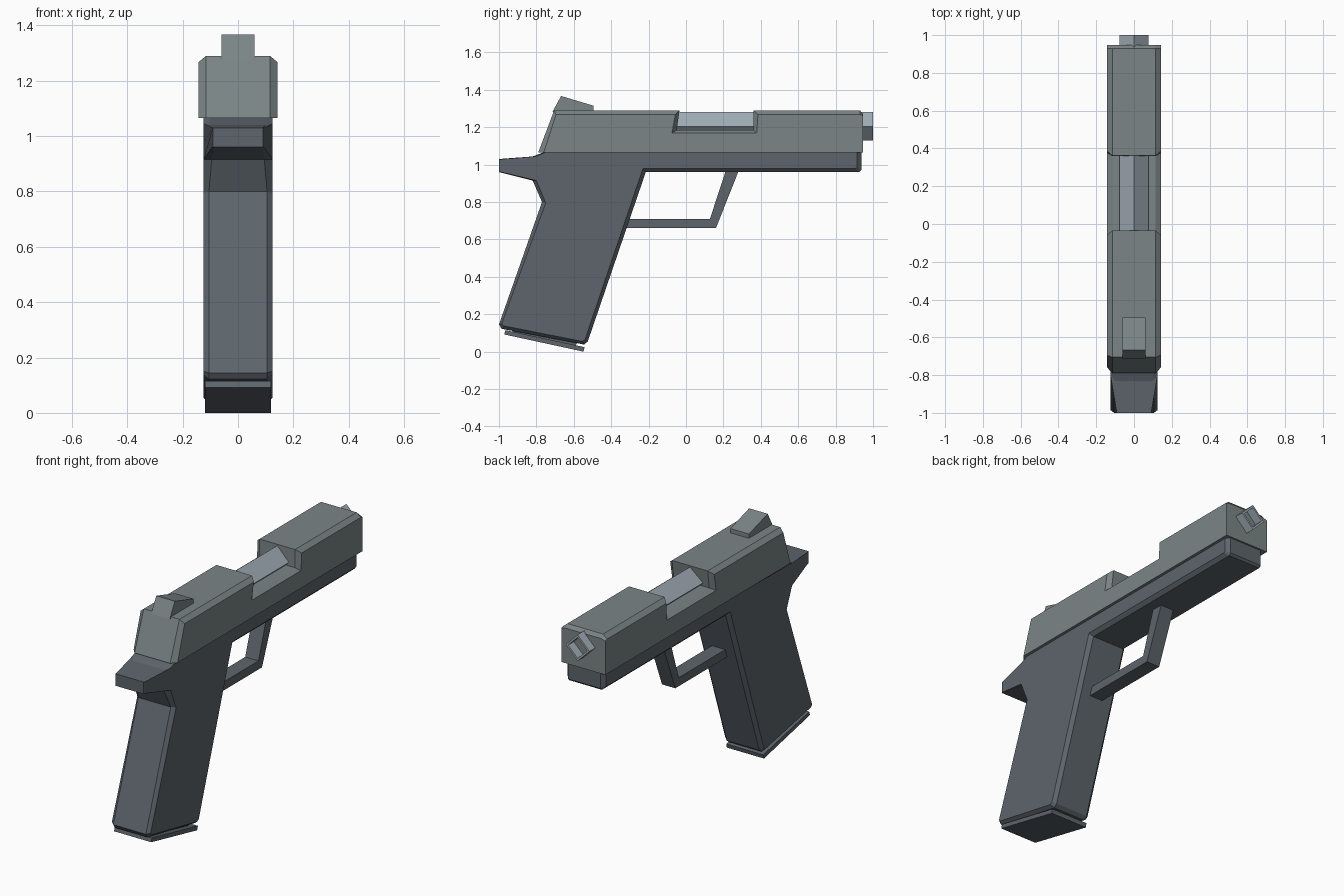
import bpy, bmesh, math
from mathutils import Matrix

if "Cube" in bpy.data.objects:
    bpy.data.objects.remove(bpy.data.objects["Cube"])


def material(name, rgb):
    m = bpy.data.materials.new(name)
    m.diffuse_color = (*rgb, 1)
    m.use_nodes = True
    m.node_tree.nodes["Principled BSDF"].inputs["Base Color"].default_value = m.diffuse_color
    return m


slide_mat = material("slide_steel", (0.20, 0.235, 0.24))
frame_mat = material("frame_polymer", (0.11, 0.13, 0.15))
barrel_mat = material("barrel_steel", (0.36, 0.43, 0.48))


def finish(bm, name, mat):
    bmesh.ops.recalc_face_normals(bm, faces=bm.faces)
    me = bpy.data.meshes.new(name)
    bm.to_mesh(me)
    bm.free()
    me.materials.append(mat)
    ob = bpy.data.objects.new(name, me)
    bpy.context.collection.objects.link(ob)
    return ob


def slab(name, mat, half, profile, outer_half=None, outer=None):
    """Loft a side profile (y, z[, half width]) across x, with an optional chamfer loop."""
    sections = [(-1, half, profile), (1, half, profile)]
    if outer:
        sections = [(-1, outer_half, outer)] + sections + [(1, outer_half, outer)]
    bm = bmesh.new()
    loops = [[bm.verts.new((s * (p[2] if len(p) > 2 else w), p[0], p[1])) for p in pts]
             for s, w, pts in sections]
    n = len(profile)
    for a, b in zip(loops, loops[1:]):
        for i in range(n):
            j = (i + 1) % n
            bm.faces.new((a[i], a[j], b[j], b[i]))
    bm.faces.new(loops[0])
    bm.faces.new(loops[-1])
    return finish(bm, name, mat)


# slide with ejection cut-out and chamfered upper edges
slab("slide", slide_mat, 0.115,
     [(-0.79, 1.065), (-0.705, 1.29), (-0.035, 1.29), (-0.05, 1.185), (0.36, 1.185),
      (0.362, 1.29), (0.93, 1.29), (0.947, 1.27), (0.947, 1.065)],
     0.142,
     [(-0.76, 1.065), (-0.695, 1.268), (-0.057, 1.268), (-0.075, 1.168), (0.378, 1.168),
      (0.385, 1.268), (0.93, 1.268), (0.947, 1.262), (0.947, 1.065)])

# frame: dust cover, grip and beavertail
slab("frame_and_grip", frame_mat, 0.105,
     [(-0.75, 1.07), (-0.83, 1.04, 0.1), (-1.0, 1.03, 0.09), (-1.0, 0.96, 0.09),
      (-0.82, 0.915, 0.095), (-0.77, 0.80), (-1.0, 0.145), (-0.985, 0.122),
      (-0.545, 0.038), (-0.525, 0.055), (-0.215, 0.96), (0.925, 0.96),
      (0.937, 0.972), (0.937, 1.07)],
     0.125,
     [(-0.74, 1.07), (-0.80, 1.045), (-0.995, 1.028, 0.092), (-0.995, 0.962, 0.092),
      (-0.80, 0.915), (-0.75, 0.795), (-0.985, 0.15), (-0.975, 0.138),
      (-0.555, 0.055), (-0.54, 0.065), (-0.23, 0.98), (0.905, 0.98),
      (0.915, 0.985), (0.915, 1.07)])

# magazine base plate and the magazine stub above it
slab("magazine_base", frame_mat, 0.12,
     [(-0.972, 0.092), (-0.548, 0.0), (-0.542, 0.024), (-0.965, 0.115)])
slab("magazine_stub", frame_mat, 0.09,
     [(-0.93, 0.10), (-0.59, 0.03), (-0.57, 0.08), (-0.92, 0.15)])

# trigger guard
slab("trigger_guard", frame_mat, 0.043,
     [(-0.34, 0.66), (0.16, 0.66), (0.285, 0.975), (0.215, 0.975), (0.128, 0.71), (-0.33, 0.71)])

# rear sight
slab("rear_sight", slide_mat, 0.06,
     [(-0.715, 1.28), (-0.668, 1.367), (-0.495, 1.315), (-0.495, 1.28)])

# four-sided barrel with an open bore
bm = bmesh.new()
bmesh.ops.create_cone(bm, cap_ends=True, segments=4, radius1=0.077, radius2=0.077, depth=1.08,
                      matrix=Matrix.Translation((0, 0.46, 1.205)) @ Matrix.Rotation(-math.pi / 2, 4, 'X'))
muzzle = max(bm.faces, key=lambda f: f.calc_center_median().y)
bmesh.ops.inset_region(bm, faces=[muzzle], thickness=0.016)
for v in bmesh.ops.extrude_discrete_faces(bm, faces=[muzzle])["faces"][0].verts:
    v.co.y -= 0.2
barrel = finish(bm, "barrel", barrel_mat)
# ensure the diamond points straight up
if max(v.co.z for v in barrel.data.vertices) < 1.27:
    barrel.data.transform(Matrix.Translation((0, 0, 1.205)) @ Matrix.Rotation(math.pi / 4, 4, 'Y')
                          @ Matrix.Translation((0, 0, -1.205)))
